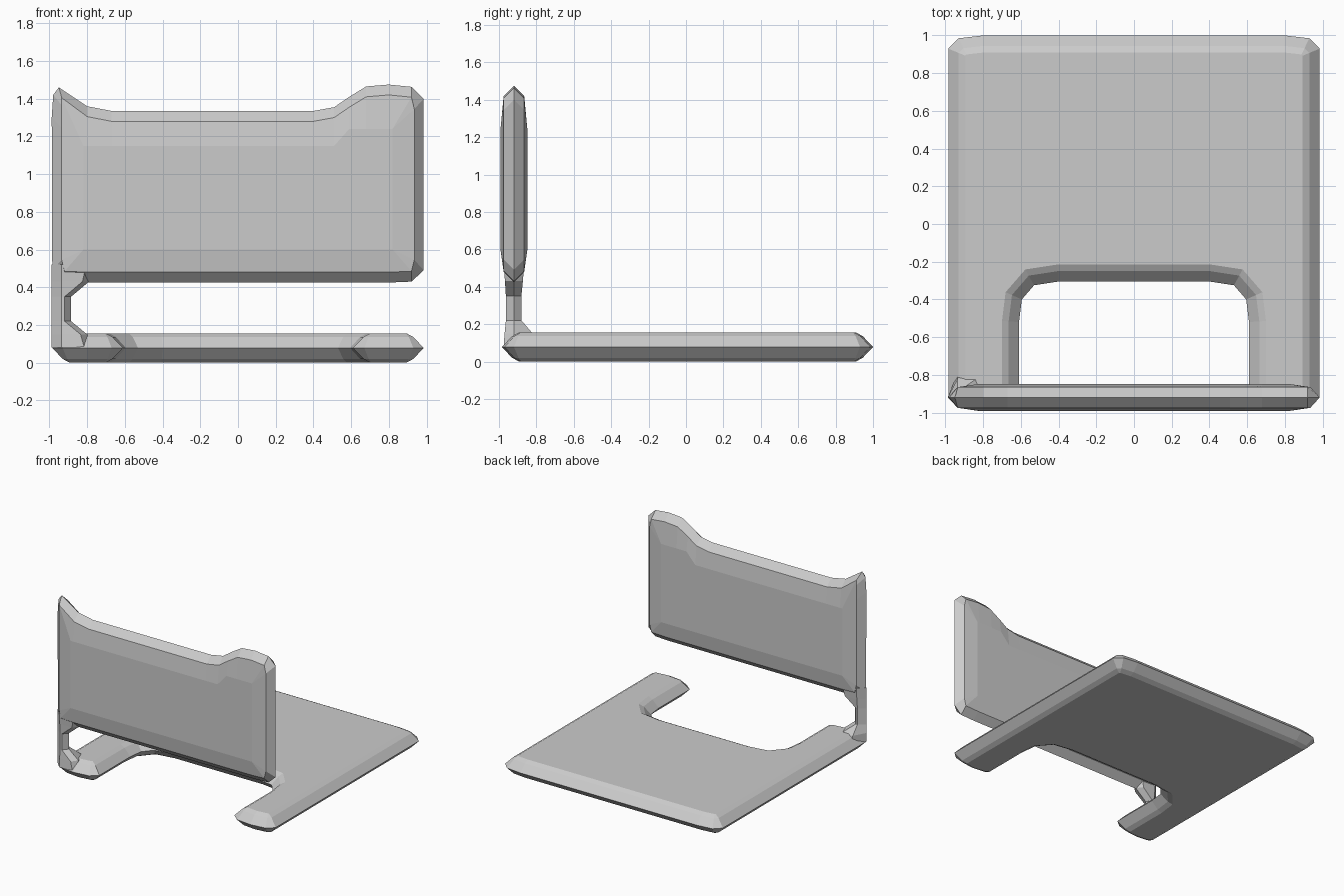
import bpy, bmesh
from mathutils import Vector

if "Cube" in bpy.data.objects:
    bpy.data.objects.remove(bpy.data.objects["Cube"])


def clamp(v, lo, hi):
    return max(lo, min(hi, v))


def make_object(name, rings):
    """Loft closed rings of equal length, cap both ends."""
    bm = bmesh.new()
    loops = [[bm.verts.new(p) for p in ring] for ring in rings]
    n = len(loops[0])
    for a, b in zip(loops, loops[1:]):
        for i in range(n):
            j = (i + 1) % n
            bm.faces.new((a[i], a[j], b[j], b[i]))
    bm.faces.new(loops[0][::-1])
    bm.faces.new(loops[-1])
    bmesh.ops.remove_doubles(bm, verts=bm.verts[:], dist=0.002)
    bmesh.ops.triangulate(bm, faces=[f for f in bm.faces if len(f.verts) > 4])
    bmesh.ops.recalc_face_normals(bm, faces=bm.faces[:])
    mesh = bpy.data.meshes.new(name)
    bm.to_mesh(mesh)
    bm.free()
    obj = bpy.data.objects.new(name, mesh)
    bpy.context.collection.objects.link(obj)
    return obj


def inset(points, d):
    """Mitred inward offset of a counter-clockwise outline."""
    pts = [Vector(p) for p in points]
    out = []
    for i, p in enumerate(pts):
        e0 = (p - pts[i - 1]).normalized()
        e1 = (pts[(i + 1) % len(pts)] - p).normalized()
        n0, n1 = Vector((-e0.y, e0.x)), Vector((-e1.y, e1.x))
        out.append(p + (n0 + n1) * d / (1 + n0.dot(n1)))
    return out


# Base plate: U-shaped outline, mirrored, with chamfered rim
half = [(0.40, -0.305), (0.53, -0.325), (0.595, -0.40), (0.61, -0.52),
        (0.61, -0.92), (0.67, -0.97), (0.80, -0.985), (0.93, -0.97),
        (0.985, -0.92), (0.985, 0.93), (0.93, 0.985), (0.80, 1.0)]
outline = half + [(-x, y) for x, y in reversed(half)]
levels = [(0.09, -0.077), (0.055, -0.058), (0, 0), (0.055, 0.058), (0.09, 0.077)]
make_object("base_plate", [[(x, y, 0.078 + h) for x, y in inset(outline, d)]
                           for d, h in levels])

# Upright panel: raised top corners, pointed rim swelling to full thickness
panel = [(-0.985, 0.49), (-0.92, 0.43), (-0.80, 0.425), (0.80, 0.425),
         (0.92, 0.43), (0.985, 0.49), (0.985, 1.40), (0.92, 1.463),
         (0.80, 1.475), (0.68, 1.465), (0.59, 1.41), (0.51, 1.355),
         (0.40, 1.335), (-0.67, 1.335), (-0.80, 1.36), (-0.95, 1.46),
         (-0.98, 1.42), (-0.988, 1.30)]


def rim(p):
    x, z = p
    return clamp(x, -0.935, 0.935), z + (0.055 if z < 0.9 else -0.055)


def core(p):
    x, z = p
    top = 1.15 if x < 0.55 else 1.24
    return clamp(x, -0.82, 0.82), clamp(z, 0.60, top)


profile = [(core, -0.072), (rim, -0.055), (lambda p: p, 0), (rim, 0.055), (core, 0.072)]
make_object("upright_panel", [[(f(p)[0], -0.92 + h, f(p)[1]) for p in panel]
                              for f, h in profile])

# Corner post joining plate and panel, flared at both ends: z, x1, y0, y1
sections = [(0.08, -0.78, -0.975, -0.79), (0.15, -0.80, -0.97, -0.82),
            (0.22, -0.885, -0.963, -0.88), (0.35, -0.885, -0.963, -0.88),
            (0.43, -0.79, -0.968, -0.872), (0.52, -0.77, -0.975, -0.865)]
rings = []
for z, x1, y0, y1 in sections:
    rings.append([(-0.988, -0.92, z), (-0.935, y0, z), (x1 - 0.035, y0, z),
                  (x1, -0.92, z), (x1 - 0.035, y1, z), (-0.935, y1, z)])
make_object("corner_post", rings)
